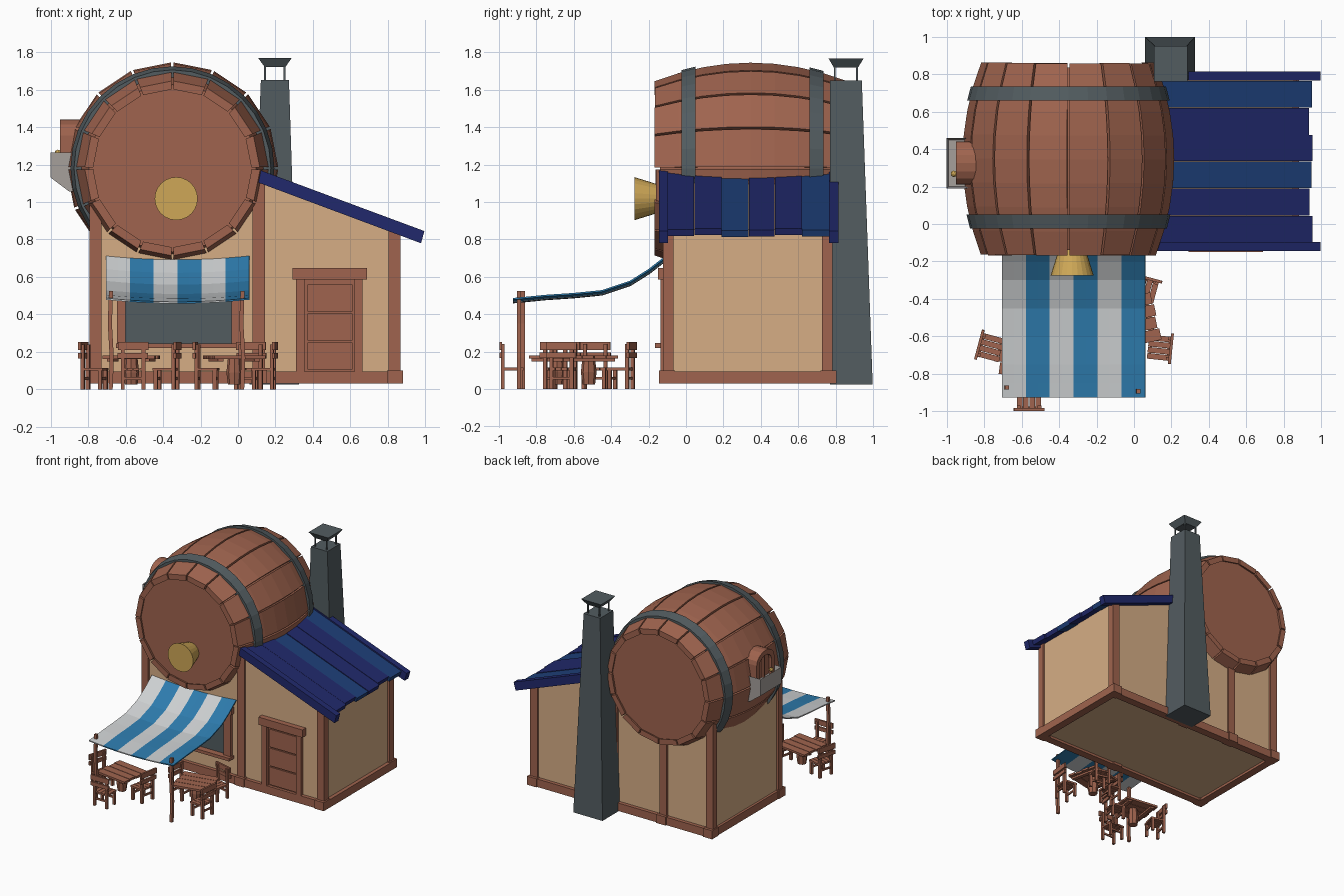
import bpy, bmesh, math, random
from mathutils import Matrix, Vector

if "Cube" in bpy.data.objects:
    bpy.data.objects.remove(bpy.data.objects["Cube"])

random.seed(4)

def material(name, r, g, b):
    m = bpy.data.materials.new(name)
    m.diffuse_color = (r, g, b, 1)
    m.use_nodes = True
    m.node_tree.nodes["Principled BSDF"].inputs["Base Color"].default_value = m.diffuse_color
    return m

WOOD = material("brown wood", .35, .127, .077)
WALL = material("tan plaster", .67, .42, .235)
NAVY = material("navy roof", .015, .022, .15)
BLUE = material("blue roof", .013, .05, .19)
SLATE = material("slate grey", .085, .107, .117)
WHITE = material("awning white", .61, .63, .64)
SKY = material("awning blue", .027, .2, .42)
GOLD = material("brass", .62, .39, .095)
STONE = material("planter grey", .38, .35, .33)

def finish(name, bm, *mats):
    bmesh.ops.recalc_face_normals(bm, faces=bm.faces)
    me = bpy.data.meshes.new(name)
    bm.to_mesh(me)
    bm.free()
    for m in mats:
        me.materials.append(m)
    ob = bpy.data.objects.new(name, me)
    bpy.context.collection.objects.link(ob)
    return ob

def add_loft(bm, loops, caps=True, closed=False):
    """Skin a list of equal-length point loops."""
    vs = [[bm.verts.new(p) for p in lp] for lp in loops]
    n = len(vs[0])
    pairs = list(zip(vs, vs[1:])) + ([(vs[-1], vs[0])] if closed else [])
    for a, b in pairs:
        for i in range(n):
            j = (i + 1) % n
            bm.faces.new((a[i], a[j], b[j], b[i]))
    if caps and not closed:
        bm.faces.new(vs[0])
        bm.faces.new(vs[-1])

def loft(name, loops, mat, closed=False):
    bm = bmesh.new()
    add_loft(bm, loops, closed=closed)
    return finish(name, bm, mat)

def rect(x0, x1, y0, y1, z):
    return [(x0, y0, z), (x1, y0, z), (x1, y1, z), (x0, y1, z)]

def boxes(name, items, mat, matrix=None):
    bm = bmesh.new()
    for x0, x1, y0, y1, z0, z1 in items:
        add_loft(bm, [rect(x0, x1, y0, y1, z0), rect(x0, x1, y0, y1, z1)])
    if matrix:
        bm.transform(matrix)
    return finish(name, bm, mat)

def prism(name, xz, y0, y1, mat):
    return loft(name, [[(x, y, z) for x, z in xz] for y in (y0, y1)], mat)

# ---- barrel: 16 bowed staves, core, heads, hoops ----
CX, CY, CZ, N = -.35, .347, 1.18, 16
Y0, Y1 = -.165, .86

def radius(y):
    return .565 - .098 * ((y - CY) / .512) ** 2

def polar(a, r, y):
    return (CX + r * math.cos(a), y, CZ + r * math.sin(a))

def ring(r, y, n=N):
    return [polar(2 * math.pi * i / n, r, y) for i in range(n)]

bm = bmesh.new()
for i in range(N):
    a, b = (2 * math.pi * (i + g) / N for g in (.03, .97))
    e = random.uniform(-.004, .004)
    loops = []
    for k in range(9):
        y = Y0 + e + (Y1 - Y0) * k / 8
        r = radius(y)
        loops.append([polar(a, r, y), polar(b, r, y), polar(b, r - .045, y), polar(a, r - .045, y)])
    add_loft(bm, loops)
finish("barrel_staves", bm, WOOD)
ys = [-.14 + .975 * k / 8 for k in range(9)]
loft("barrel_core_and_heads", [ring(radius(y) - .03, y) for y in ys], WOOD)
for nm, y0, y1 in (("front_hoop", -.025, .05), ("back_hoop", .66, .735)):
    a, b = radius(y0) + .012, radius(y1) + .012
    loft(nm, [ring(a, y0, 32), ring(b, y1, 32), ring(b - .04, y1, 32), ring(a - .04, y0, 32)], SLATE, True)

# brass tap on the front head
def tap(r, y):
    return [(-.33 + r * math.cos(t * math.pi / 12), y, 1.018 + r * math.sin(t * math.pi / 12)) for t in range(24)]
loft("tap", [tap(.07, -.13), tap(.115, -.275)], GOLD)

# ---- walls ----
def roof_z(x):
    return 1.175 - .371 * (x - .105)

boxes("barrel_house_wall", [(-.775, .11, -.105, .765, .05, 1.0)], WALL)
prism("annex_wall", [(.11, .05), (.85, .05), (.85, roof_z(.85) - .045), (.11, roof_z(.11) - .045)], -.105, .765, WALL)

# timber base and posts
boxes("base_beams", [(-.79, .875, -.135, -.07, .03, .095), (-.79, .875, .73, .795, .03, .095),
                     (-.795, -.73, -.135, .795, .03, .095), (.815, .88, -.135, .795, .03, .095)], WOOD)
posts, blocks = [], []
for x0, x1, z, sides in ((-.793, -.73, .98, "fb"), (.078, .143, 1.12, "fb"), (.803, .868, .85, "fb"), (-.37, -.305, .9, "b")):
    for s in sides:
        y0, y1 = (-.122, -.068) if s == "f" else (.728, .782)
        posts.append((x0, x1, y0, y1, .05, z))
        d = (-.145, -.06) if s == "f" else (.72, .805)
        blocks.append((x0 - .008, x1 + .012, *d, .03, .1))
boxes("timber_posts", posts, WOOD)
boxes("base_blocks", blocks, WOOD)

# door
boxes("door_frame", [(.29, .69, -.15, -.1, .585, .648), (.31, .355, -.135, -.1, .09, .59), (.622, .665, -.135, -.1, .09, .59)], WOOD)
boxes("door_panels", [(.35, .63, -.112, -.1, .09, .59)] +
      [(.372, .61, -.122, -.11, z, z + .145) for z in (.105, .26, .415)], WOOD)

# serving window
boxes("window_glass", [(-.61, -.02, -.113, -.1, .24, .61)], SLATE)
boxes("window_frame", [(-.65, .035, -.165, -.1, .22, .245), (-.645, -.6, -.135, -.1, .24, .6),
                       (-.035, .025, -.135, -.1, .24, .6), (-.65, .035, -.135, -.1, .59, .645)], WOOD)

# ---- annex roof: planks and bargeboards ----
edges = [-.1, .045, .19, .335, .475, .62, .765]
for i, (a, b) in enumerate(zip(edges, edges[1:])):
    d, x1 = random.uniform(-.018, -.006), .945 + random.uniform(-.012, .012)
    prism("roof_plank", [(.11, roof_z(.11) + d), (x1, roof_z(x1) + d), (x1 - .012, roof_z(x1) + d - .035),
          (.11, roof_z(.11) + d - .035)], a + .001, b - .001, BLUE if i in (2, 5) else NAVY)
for nm, a, b in (("front_bargeboard", -.145, -.095), ("back_bargeboard", .765, .815)):
    prism(nm, [(.105, 1.175), (.995, roof_z(.995)), (.977, roof_z(.995) - .065), (.105, 1.105)], a, b, NAVY)

# ---- chimney ----
loft("chimney", [rect(.06, .325, .77, .998, .025), rect(.122, .272, .77, .94, 1.65)], SLATE)
loft("chimney_cap", [rect(.143, .253, .79, .92, 1.72), rect(.108, .286, .762, .95, 1.768)], SLATE)
boxes("chimney_cap_legs", [(x, x + .01, y, y + .01, 1.64, 1.73) for x in (.14, .244) for y in (.79, .91)], SLATE)

# ---- side window with arch frame and planter ----
def arch(w, top, x):
    pts = [(w, 1.12), (w, top - w * .75)]
    pts += [(w * math.cos(t * math.pi / 8), top - w * .75 + w * .75 * math.sin(t * math.pi / 8)) for t in range(1, 8)]
    pts += [(-w, top - w * .75), (-w, 1.12)]
    return [(x, .325 + y, z) for y, z in pts]
loft("side_window_frame", [arch(.115, 1.44, -.95), arch(.115, 1.44, -.8), arch(.078, 1.4, -.8), arch(.078, 1.4, -.95)], WOOD, True)
loft("side_window_shutter", [arch(.08, 1.402, -.925), arch(.08, 1.402, -.82)], WOOD)
boxes("side_window_bar", [(-.94, -.9, .317, .333, 1.15, 1.4)], WOOD)
bm = bmesh.new()
prof = [(-1, 1.265), (-1, 1.13), (-.9, 1.055), (-.86, 1.055), (-.89, 1.265)]
add_loft(bm, [[(x, y, z) for x, z in prof] for y in (.19, .46)])
bm.normal_update()
top = [f for f in bm.faces if f.calc_center_median().z > 1.26]
bmesh.ops.inset_region(bm, faces=top, thickness=.015)
for v in top[0].verts:
    v.co.z -= .05
finish("planter", bm, STONE)
bm = bmesh.new()
bmesh.ops.create_icosphere(bm, subdivisions=2, radius=.017, matrix=Matrix.Translation((-.962, .268, 1.262)))
finish("planter_ball", bm, GOLD)

# ---- awning: curved cloth with six stripes ----
curve = [(-.925, .475), (-.85, .482), (-.75, .492), (-.6, .502), (-.45, .517), (-.3, .567), (-.2, .63), (-.11, .7)]
bm = bmesh.new()
grid = []
for y, z in curve:
    grid.append([bm.verts.new((-.705 + .765 * i / 12, y, z + .012 - .02 * (1 - (i / 6 - 1) ** 2))) for i in range(13)])
for a, b in zip(grid, grid[1:]):
    for i in range(12):
        f = bm.faces.new((a[i], a[i + 1], b[i + 1], b[i]))
        f.material_index = (i // 2) % 2
ob = finish("striped_awning", bm, WHITE, SKY)
mod = ob.modifiers.new("cloth thickness", "SOLIDIFY")
mod.thickness = .009
for px, py in ((-.68, -.872), (.022, -.893)):
    w = .011
    loft("awning_pole", [rect(px + d - w, px + d + w, py - w, py + w, z)
                         for z, d in ((0, 0), (.17, .006), (.35, -.004), (.525, .002))], WOOD)

# ---- outdoor tables and chairs ----
def place(x, y, deg):
    return Matrix.Translation((x, y, 0)) @ Matrix.Rotation(math.radians(deg), 4, 'Z')

def chair(x, y, deg):
    parts = [(-.065 + .033 * i, -.035 + .033 * i, -.055, .06, .1, .115) for i in range(4)]
    parts += [(sx - .01, sx + .01, .035, .055, 0, .1) for sx in (-.055, .055)]
    parts += [(sx - .01, sx + .01, -.062, -.042, 0, .24) for sx in (-.055, .055)]
    parts += [(-.082, .08, -.07, -.055, .165, .195), (-.08, .082, -.07, -.055, .21, .252)]
    parts += [(-.055, .055, -.055, -.045, .05, .065), (-.055, .055, .04, .05, .05, .065)]
    boxes("chair", parts, WOOD, place(x, y, deg))

def table(x, y, deg):
    parts = [(-.14 + e, .14 + e, -.13 + .066 * i, -.068 + .066 * i, .163, .18)
             for i, e in enumerate((.004, -.005, .003, -.004))]
    parts += [(sx - .015, sx + .015, -.12, .12, .148, .165) for sx in (-.1, .1)]
    boxes("table_top", parts, WOOD, place(x, y, deg))
    loft("table_pedestal", [[(x + r * math.cos(t * math.pi / 4), y + r * math.sin(t * math.pi / 4), z)
                             for t in range(8)] for z, r in ((.025, .034), (.09, .042), (.165, .034))], WOOD)

table(-.57, -.69, -8)
chair(-.765, -.66, -105)
chair(-.56, -.928, 0)
chair(-.385, -.69, 80)
table(-.02, -.52, 12)
chair(-.165, -.49, -95)
chair(.055, -.35, 165)
chair(.135, -.66, 84)
